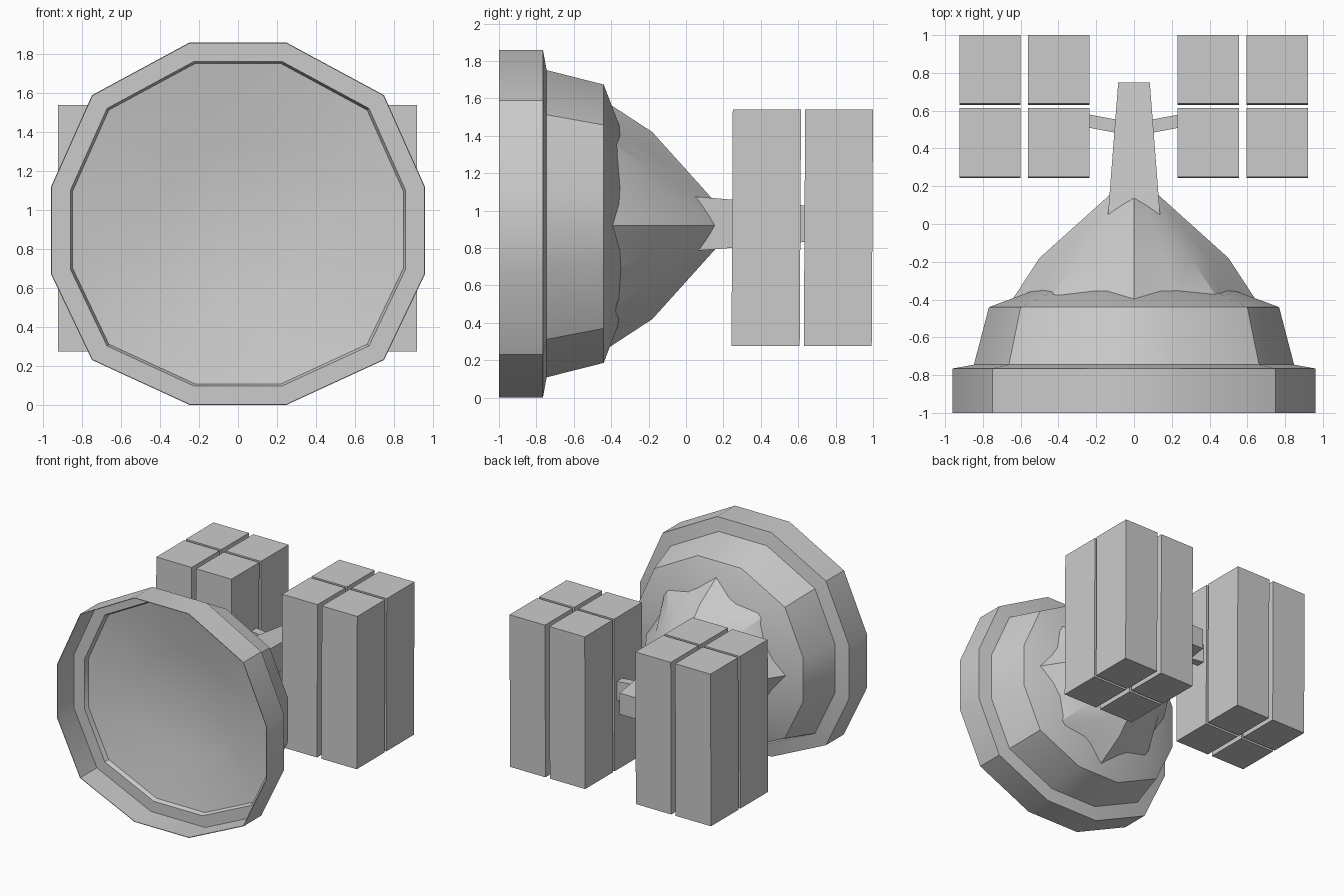
import bpy, bmesh, math
from mathutils import Vector

if "Cube" in bpy.data.objects:
    bpy.data.objects.remove(bpy.data.objects["Cube"])

grey = bpy.data.materials.new("plain grey")
grey.diffuse_color = (0.6, 0.6, 0.6, 1)
grey.use_nodes = True
grey.node_tree.nodes["Principled BSDF"].inputs["Base Color"].default_value = grey.diffuse_color


def finish(name, bm, smooth=None):
    bmesh.ops.recalc_face_normals(bm, faces=bm.faces[:])
    me = bpy.data.meshes.new(name)
    bm.to_mesh(me)
    bm.free()
    me.materials.append(grey)
    if smooth:
        me.shade_smooth()
        me.set_sharp_from_angle(angle=math.radians(smooth))
    ob = bpy.data.objects.new(name, me)
    bpy.context.collection.objects.link(ob)
    return ob


def skin(name, rings, smooth=None):
    """Bridge rings of (x, y, z) points; a ring of one point closes to a tip."""
    bm = bmesh.new()
    rings = [[bm.verts.new(p) for p in r] for r in rings]
    n = max(len(r) for r in rings)
    for a, b in zip(rings, rings[1:]):
        for i in range(n):
            j = (i + 1) % n
            q = [a[i % len(a)], a[j % len(a)], b[j % len(b)], b[i % len(b)]]
            bm.faces.new(list(dict.fromkeys(q)))
    for r in (rings[0], rings[-1]):
        if len(r) > 1:
            bm.faces.new(r)
    return finish(name, bm, smooth)


def loft(name, outline, profile, zc, smooth=None):
    """Sweep an x/z outline along y; profile holds (scale, y), scale 0 is a point."""
    return skin(name, [[(x * s, y, zc + z * s) for x, z in (outline if s else [(0, 0)])]
                       for s, y in profile], smooth)


def box(name, lo, hi, shear_x=0.0, shear_z=0.0):
    bm = bmesh.new()
    bmesh.ops.create_cube(bm, size=1)
    for v in bm.verts:
        t = v.co + Vector((0.5, 0.5, 0.5))
        v.co = [lo[i] + (hi[i] - lo[i]) * t[i] for i in range(3)]
        v.co.y += shear_x * t.x + shear_z * t.z
    return finish(name, bm)


# dish body: shallow dish, recessed step, thin rim, stepped back
half = [(.25, .93), (.75, .66), (.96, .19), (.96, -.26), (.75, -.70), (.25, -.93)]
outline = half + [(-x, z) for x, z in reversed(half)]
loft("dish_body", outline,
     [(0, -.63), (.45, -.675), (.884, -.75), (.897, -.785), (.995, -.785), (.995, -1),
      (1, -1), (1, -.765), (.883, -.745), (.80, -.44), (0, -.155)], .93, 30)


# rear cone with a star shaped foot: ridges every 45 degrees, valleys between
def star(radii, ys):
    pts = []
    for k in range(16):
        a, r, y = k * math.pi / 8, radii[k % 4], ys[k % 4]
        pts.append((r * math.sin(a), y, .92 + r * math.cos(a)))
    return pts


skin("rear_cone", [star([.67, .55, .68, .55], [-.44, -.38, -.45, -.38]),
                   star([.5, .435, .425, .435], [-.18] * 4),
                   [(0, .27, .92)]], 30)

# tapered boom
square = [(-.95, -1), (.95, -1), (.95, 1), (-.95, 1)]
loft("boom", square, [(.157, -.1), (.088, .75)], .93)

# swept side arms
box("arm_right", (.08, .48, .85), (.24, .55, 1.01), .03)
box("arm_left", (-.08, .48, .85), (-.24, .55, 1.01), .03)

# two clusters of four tall boxes, leaning back very slightly
for x0, x1 in ((-.925, -.60), (-.56, -.235), (.23, .555), (.595, .92)):
    for y0, y1 in ((.243, .608), (.63, .993)):
        box("tall_box", (x0, y0, .275), (x1, y1, 1.54), 0, .007)
